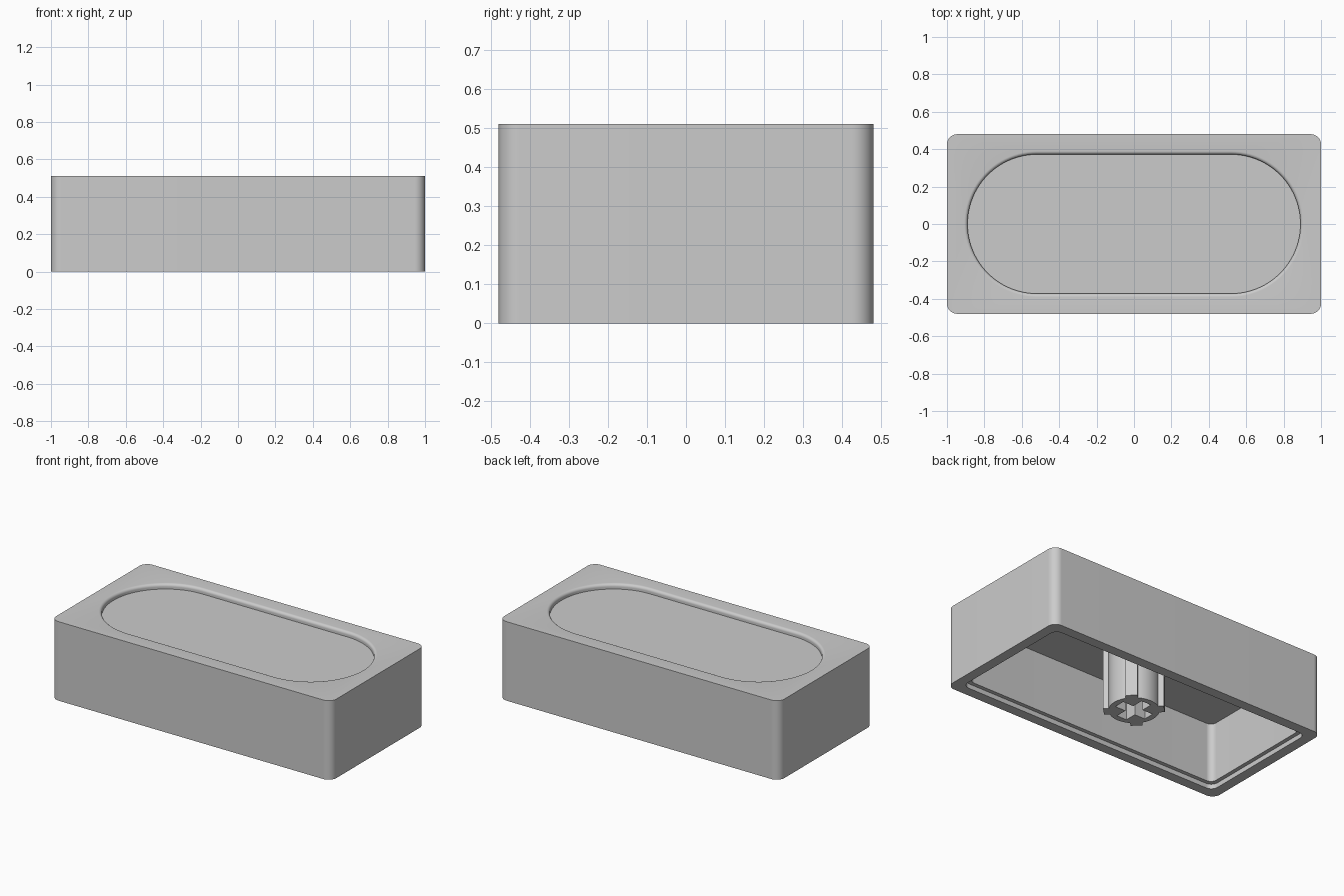
import bpy, bmesh, math
from mathutils import Matrix

if "Cube" in bpy.data.objects:
    bpy.data.objects.remove(bpy.data.objects["Cube"], do_unlink=True)

grey = bpy.data.materials.new("light_grey")
grey.use_nodes = True
colour = (0.6, 0.6, 0.6, 1)
grey.diffuse_color = colour
grey.node_tree.nodes["Principled BSDF"].inputs["Base Color"].default_value = colour


def make_object(name, bm):
    mesh = bpy.data.meshes.new(name)
    bm.to_mesh(mesh)
    bm.free()
    mesh.materials.append(grey)
    obj = bpy.data.objects.new(name, mesh)
    bpy.context.collection.objects.link(obj)
    return obj


def select_only(obj):
    bpy.ops.object.select_all(action='DESELECT')
    obj.select_set(True)
    bpy.context.view_layer.objects.active = obj


def smooth(obj):
    select_only(obj)
    bpy.ops.object.shade_smooth_by_angle(angle=math.radians(35))


def rounded_loop(bm, hx, hy, r, z, steps=24):
    """Rounded rectangle outline; becomes a stadium when r equals hy."""
    loop = []
    for corner, (sx, sy) in enumerate([(1, 1), (-1, 1), (-1, -1), (1, -1)]):
        for i in range(steps + 1):
            a = (corner + i / steps) * math.pi / 2
            loop.append(bm.verts.new((sx * (hx - r) + r * math.cos(a),
                                      sy * (hy - r) + r * math.sin(a), z)))
    return loop


def box(name, size, z0, angle=0, offset=0):
    bm = bmesh.new()
    bmesh.ops.create_cube(bm, size=1)
    place = (Matrix.Rotation(angle, 4, 'Z')
             @ Matrix.Translation((offset, 0, z0 + size[2] / 2))
             @ Matrix.Diagonal((*size, 1)))
    bmesh.ops.transform(bm, matrix=place, verts=bm.verts)
    return make_object(name, bm)


# Hollow body: one section swept from the cavity ceiling round to the recess floor
HX, HY, TOP, CEILING = 1.0, 0.48, 0.51, 0.41
LIP, WALL, STEP = 0.065, 0.09, 0.03
RX, RY, FLOOR, FILLET = 0.89, 0.372, 0.478, 0.018

sections = [
    (HX - WALL, HY - WALL, 0.04, CEILING),
    (HX - WALL, HY - WALL, 0.04, STEP),
    (HX - LIP, HY - LIP, 0.045, STEP),
    (HX - LIP, HY - LIP, 0.045, 0),
    (HX, HY, 0.055, 0),
    (HX, HY, 0.055, TOP),
]
for i in range(7):
    a = i / 6 * math.pi / 2
    grow = FILLET * (1 - math.sin(a))
    sections.append((RX + grow, RY + grow, RY + grow,
                     TOP - FILLET * (1 - math.cos(a))))
sections.append((RX, RY, RY, FLOOR))

bm = bmesh.new()
loops = [rounded_loop(bm, *s) for s in sections]
for lower, upper in zip(loops, loops[1:]):
    for i in range(len(lower)):
        j = (i + 1) % len(lower)
        bm.faces.new((lower[i], lower[j], upper[j], upper[i]))
bm.faces.new(loops[0])
bm.faces.new(loops[-1])
bmesh.ops.remove_doubles(bm, verts=bm.verts, dist=0.0001)
bmesh.ops.recalc_face_normals(bm, faces=bm.faces)
smooth(make_object("body_shell", bm))

# Mounting post with a cross-shaped socket
POST_R, POST_H = 0.147, CEILING + 0.01
bm = bmesh.new()
bmesh.ops.create_cone(bm, cap_ends=True, segments=64, radius1=POST_R, radius2=POST_R,
                      depth=POST_H, matrix=Matrix.Translation((0, 0, POST_H / 2)))
post = make_object("mounting_post", bm)
for k in range(2):
    cutter = box("socket_cutter", (0.22, 0.07, 0.25), -0.04, k * math.pi / 2)
    cutter.hide_render = True
    cut = post.modifiers.new("socket", 'BOOLEAN')
    cut.operation = 'DIFFERENCE'
    cut.solver = 'EXACT'
    cut.object = cutter
    select_only(post)
    bpy.ops.object.modifier_apply(modifier=cut.name)
    bpy.data.objects.remove(cutter, do_unlink=True)
smooth(post)

# Four diagonal ribs along the post
for k in range(4):
    box(f"post_rib_{k + 1}", (0.04, 0.07, POST_H), 0, math.pi / 4 + k * math.pi / 2, 0.155)
